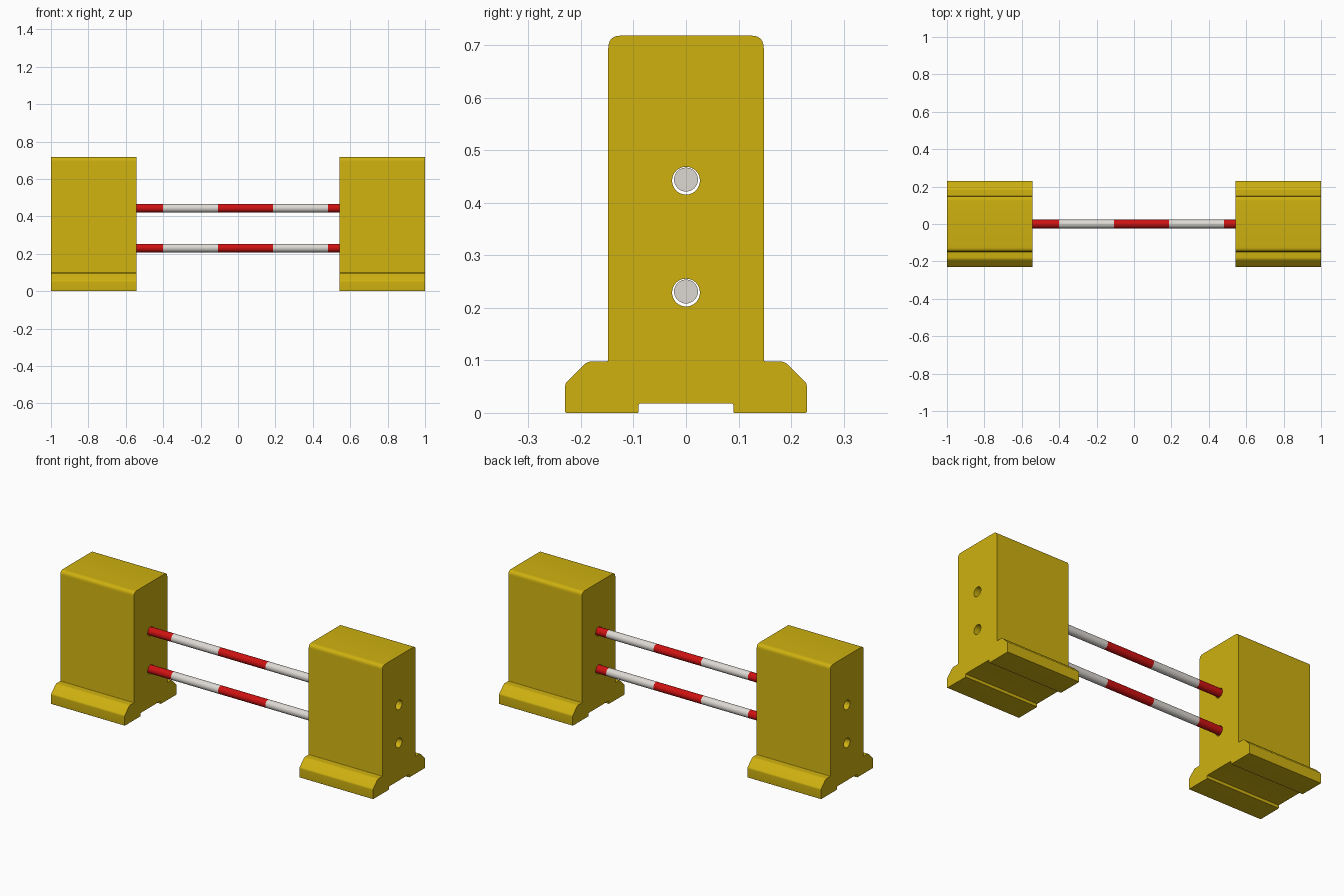
import bpy, bmesh, math
from mathutils import Vector, Matrix

cube = bpy.data.objects.get("Cube")
if cube:
    bpy.data.objects.remove(cube, do_unlink=True)


def make_material(name, rgb):
    mat = bpy.data.materials.new(name)
    mat.use_nodes = True
    mat.diffuse_color = (*rgb, 1)
    mat.node_tree.nodes["Principled BSDF"].inputs["Base Color"].default_value = (*rgb, 1)
    return mat


yellow = make_material("yellow paint", (0.62, 0.44, 0.005))
red = make_material("red paint", (0.62, 0.006, 0.006))
white = make_material("off white paint", (0.72, 0.69, 0.65))


def finish(bm, name, mats):
    bmesh.ops.recalc_face_normals(bm, faces=bm.faces)
    mesh = bpy.data.meshes.new(name)
    bm.to_mesh(mesh)
    bm.free()
    for mat in mats:
        mesh.materials.append(mat)
    obj = bpy.data.objects.new(name, mesh)
    bpy.context.collection.objects.link(obj)
    return obj


def smooth(obj):
    bpy.ops.object.select_all(action='DESELECT')
    obj.select_set(True)
    bpy.context.view_layer.objects.active = obj
    bpy.ops.object.shade_smooth_by_angle(angle=math.radians(30))


def rounded(corners, steps=6):
    """Replace each (y, z, radius) corner with a short curve."""
    pts = []
    for i, (y, z, r) in enumerate(corners):
        p = Vector((y, z))
        if not r:
            pts.append(p)
            continue
        a = p + (Vector(corners[i - 1][:2]) - p).normalized() * r
        b = p + (Vector(corners[(i + 1) % len(corners)][:2]) - p).normalized() * r
        for k in range(steps + 1):
            t = k / steps
            pts.append(a * (1 - t) ** 2 + p * 2 * t * (1 - t) + b * t * t)
    return pts


def rings(sections):
    """Skin closed loops into a capped solid; return the mesh and side faces per span."""
    bm = bmesh.new()
    loops = [[bm.verts.new(co) for co in sec] for sec in sections]
    spans = []
    for a, b in zip(loops, loops[1:]):
        n = len(a)
        spans.append([bm.faces.new((a[i], a[(i + 1) % n], b[(i + 1) % n], b[i])) for i in range(n)])
    caps = [bm.faces.new(loops[0]), bm.faces.new(loops[-1])]
    return bm, spans, caps


def circle(x, z, radius, sides=32):
    return [(x, radius * math.cos(math.tau * i / sides), z + radius * math.sin(math.tau * i / sides))
            for i in range(sides)]


# Block outline: grooved foot, sloped toes, upright with rounded top
half = [(0.09, 0.018, 0.004), (0.09, 0, 0.003), (0.23, 0, 0.003), (0.23, 0.056, 0.006),
        (0.188, 0.098, 0.01), (0.148, 0.098, 0.004), (0.148, 0.718, 0.024)]
outline = rounded(half + [(-y, z, r) for y, z, r in reversed(half)])
hole_heights = {"lower": 0.229, "upper": 0.442}

# Two blocks with drilled through holes
for side, x0, x1 in (("right", -1, -0.543), ("left", 0.543, 1)):
    bm, _, _ = rings([[(x, p.x, p.y) for p in outline] for x in (x0, x1)])
    block = finish(bm, side + "_block", [yellow])
    smooth(block)
    for level, z in hole_heights.items():
        bm, _, _ = rings([circle(x, z, 0.0265) for x in (x0 - 0.1, x1 + 0.1)])
        cutter = finish(bm, "hole_cutter", [yellow])
        cutter.hide_render = True
        mod = block.modifiers.new("drill", 'BOOLEAN')
        mod.operation = 'DIFFERENCE'
        mod.solver = 'EXACT'
        mod.object = cutter
        bpy.context.view_layer.objects.active = block
        bpy.ops.object.modifier_apply(modifier=mod.name)
        bpy.data.objects.remove(cutter, do_unlink=True)
    smooth(block)

# Two banded poles resting in the holes
bands = [-0.85, -0.695, -0.4, -0.108, 0.186, 0.48, 0.775, 0.85]
for level, z in hole_heights.items():
    bm, spans, caps = rings([circle(x, z + 0.002, 0.0228) for x in bands])
    for i, faces in enumerate(spans):
        for f in faces:
            f.material_index = i % 2
    pole = finish(bm, level + "_pole", [white, red])
    smooth(pole)
